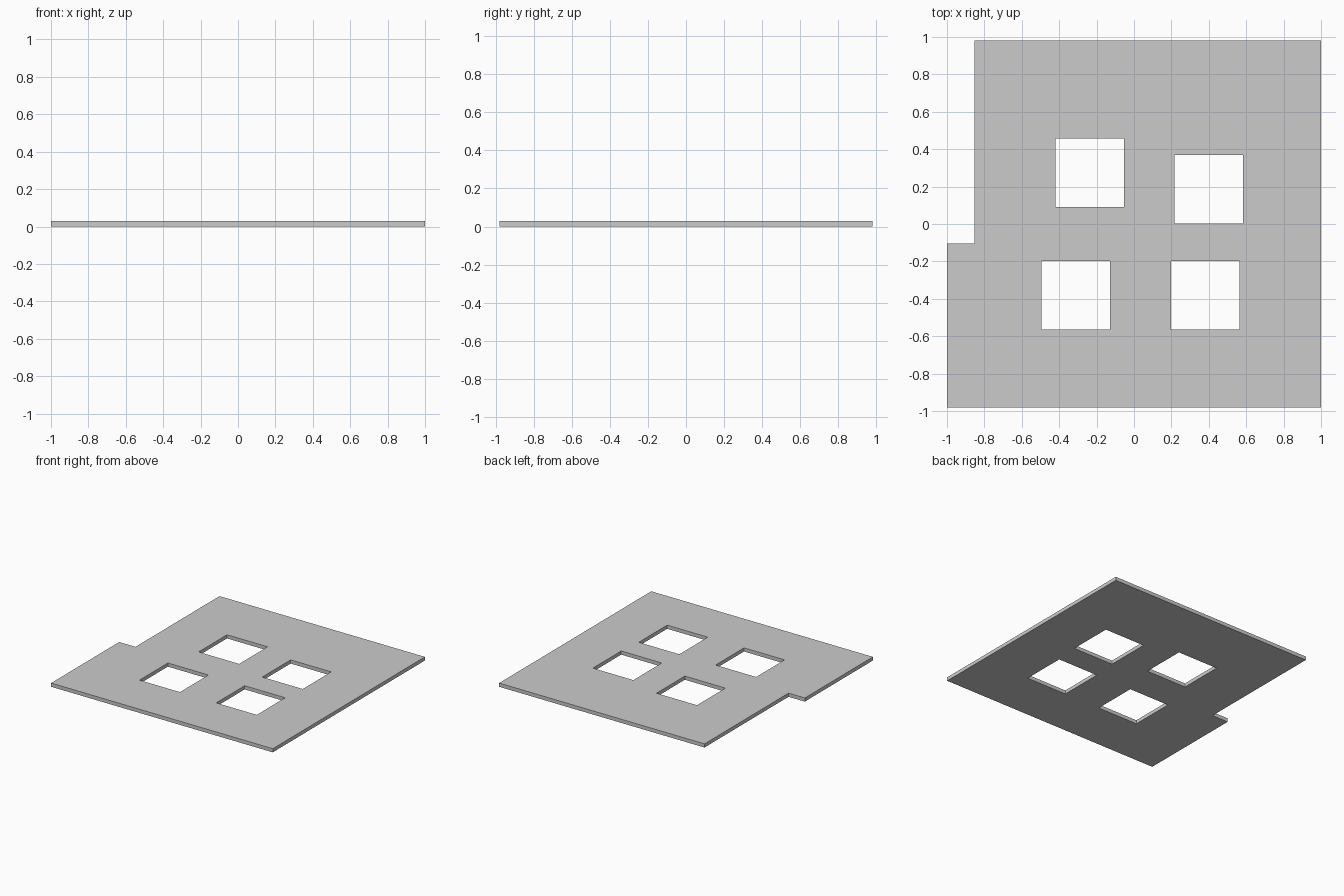
import bpy, bmesh

if "Cube" in bpy.data.objects:
    bpy.data.objects.remove(bpy.data.objects["Cube"])

THICKNESS = 0.03
HOLE = 0.366

# Outer outline with the stepped corner at the back left
outline = [(-1, -0.98), (1, -0.98), (1, 0.98), (-0.853, 0.98), (-0.853, -0.103), (-1, -0.103)]

# Square openings, by centre
hole_centres = [(-0.237, 0.275), (0.4, 0.185), (-0.312, -0.38), (0.381, -0.38)]


def square(cx, cy, size):
    h = size / 2
    return [(cx - h, cy - h), (cx + h, cy - h), (cx + h, cy + h), (cx - h, cy + h)]


def add_loop(bm, points):
    verts = [bm.verts.new((x, y, 0)) for x, y in points]
    return [bm.edges.new((verts[i - 1], verts[i])) for i in range(len(verts))]


# Flat slab: fill between outline and openings, then extrude
bm = bmesh.new()
edges = add_loop(bm, outline)
for cx, cy in hole_centres:
    edges += add_loop(bm, square(cx, cy, HOLE))
bmesh.ops.triangle_fill(bm, edges=edges, use_beauty=True, use_dissolve=False, normal=(0, 0, 1))
result = bmesh.ops.extrude_face_region(bm, geom=bm.faces[:], use_keep_orig=True)
top = [g for g in result["geom"] if isinstance(g, bmesh.types.BMVert)]
bmesh.ops.translate(bm, verts=top, vec=(0, 0, THICKNESS))
bmesh.ops.recalc_face_normals(bm, faces=bm.faces[:])

mesh = bpy.data.meshes.new("floor_slab")
bm.to_mesh(mesh)
bm.free()
slab = bpy.data.objects.new("floor_slab", mesh)
bpy.context.collection.objects.link(slab)
